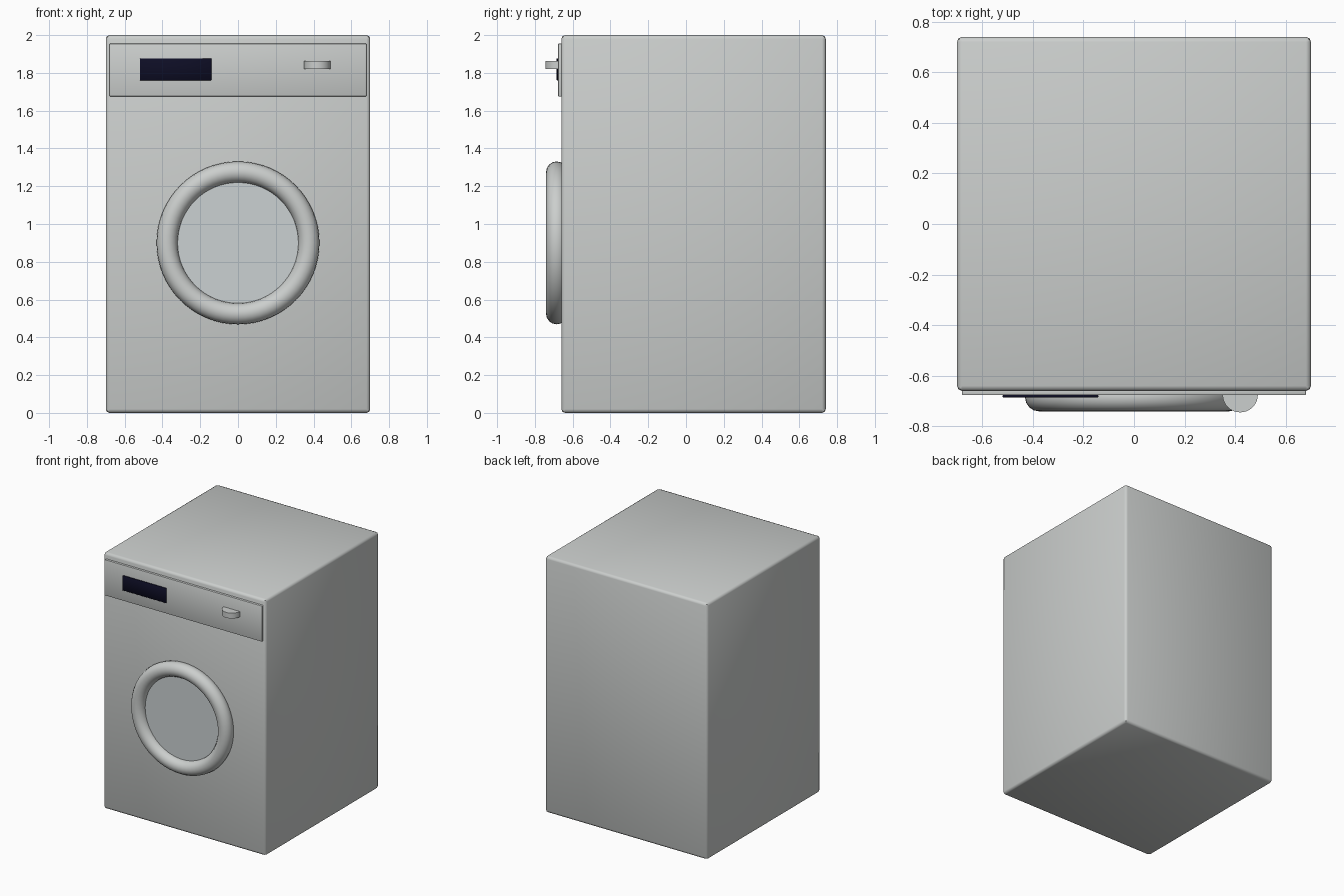
import bpy
from math import pi

cube = bpy.data.objects.get("Cube")
if cube:
    bpy.data.objects.remove(cube, do_unlink=True)


def material(name, rgb):
    mat = bpy.data.materials.new(name)
    mat.use_nodes = True
    mat.diffuse_color = (*rgb, 1)
    mat.node_tree.nodes["Principled BSDF"].inputs["Base Color"].default_value = (*rgb, 1)
    return mat


enamel = material("grey enamel", (0.60, 0.62, 0.61))
glass = material("pale glass", (0.60, 0.64, 0.65))
display = material("dark navy display", (0.004, 0.004, 0.018))


def finish(name, mat, smooth=True):
    obj = bpy.context.object
    obj.name = obj.data.name = name
    obj.data.materials.append(mat)
    if smooth:
        bpy.ops.object.shade_smooth_by_angle(angle=pi / 4)
    return obj


def box(name, mat, x, y, z, bevel, segments=2):
    """Bevelled box spanning the given (low, high) ranges."""
    spans = (x, y, z)
    bpy.ops.mesh.primitive_cube_add(size=1, location=[sum(s) / 2 for s in spans])
    obj = bpy.context.object
    obj.scale = [s[1] - s[0] for s in spans]
    bpy.ops.object.transform_apply(location=False, rotation=False, scale=True)
    mod = obj.modifiers.new("rounded edges", "BEVEL")
    mod.width, mod.segments = bevel, segments
    bpy.ops.object.modifier_apply(modifier=mod.name)
    return finish(name, mat)


# Cabinet and raised control panel
box("cabinet", enamel, (-0.7, 0.7), (-0.66, 0.74), (0, 2), 0.02)
box("control_panel", enamel, (-0.68, 0.68), (-0.677, -0.65), (1.675, 1.955), 0.005)

# Display plate
box("display", display, (-0.52, -0.14), (-0.686, -0.677), (1.76, 1.877), 0.003, 1)

# Half-sunk dial
bpy.ops.mesh.primitive_cylinder_add(vertices=32, radius=0.07, depth=0.042,
                                    location=(0.42, -0.675, 1.841))
finish("dial", enamel)

# Round door: rim and window
door = (0, -0.685, 0.9)
bpy.ops.mesh.primitive_torus_add(major_radius=0.375, minor_radius=0.056,
                                 major_segments=64, minor_segments=16,
                                 location=door, rotation=(pi / 2, 0, 0))
finish("door_rim", enamel)
bpy.ops.mesh.primitive_cylinder_add(vertices=64, radius=0.34, depth=0.04,
                                    location=(0, -0.668, 0.9), rotation=(pi / 2, 0, 0))
finish("door_window", glass)
